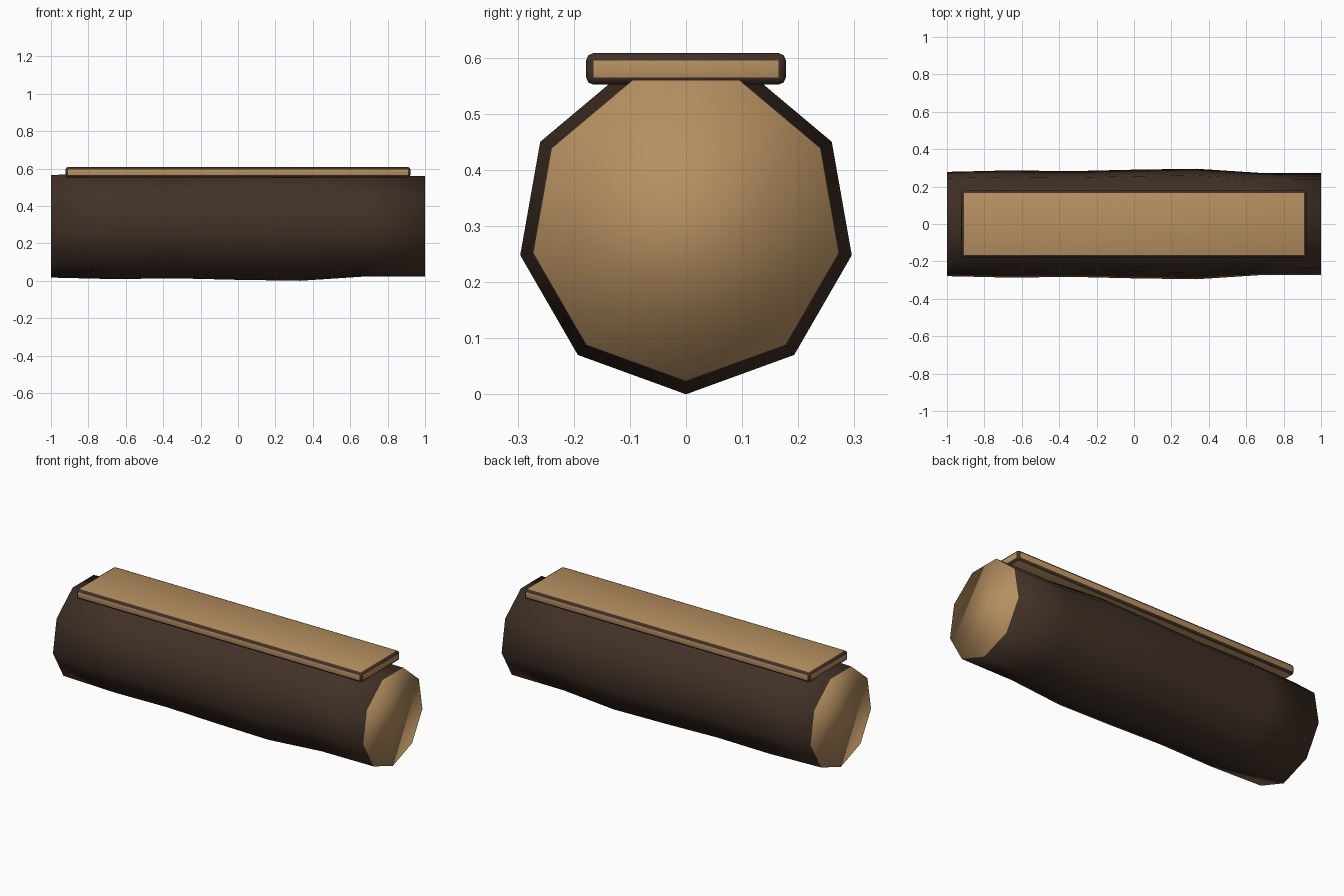
import bpy, bmesh, math

cube = bpy.data.objects.get("Cube")
if cube:
    bpy.data.objects.remove(cube, do_unlink=True)


def material(name, color):
    mat = bpy.data.materials.new(name)
    mat.use_nodes = True
    mat.diffuse_color = color
    mat.node_tree.nodes["Principled BSDF"].inputs["Base Color"].default_value = color
    return mat


bark = material("dark bark", (0.054, 0.031, 0.02, 1))
wood = material("cut wood", (0.47, 0.28, 0.12, 1))


def finish(name, bm, materials):
    """Turn a bmesh into a smooth-shaded object."""
    bmesh.ops.recalc_face_normals(bm, faces=bm.faces)
    for face in bm.faces:
        face.smooth = True
    mesh = bpy.data.meshes.new(name)
    bm.to_mesh(mesh)
    bm.free()
    for mat in materials:
        mesh.materials.append(mat)
    obj = bpy.data.objects.new(name, mesh)
    bpy.context.collection.objects.link(obj)
    return obj


# Log: nine-sided rings of varying radius along x, with cut wood ends
SIDES = 9
CENTER_Z = 0.3
radii = [0.283, 0.291, 0.287, 0.295, 0.3, 0.278, 0.277]
bm = bmesh.new()
rings = []
for i, radius in enumerate(radii):
    x = -1 + 2 * i / (len(radii) - 1)
    angles = [math.tau * k / SIDES for k in range(SIDES)]
    rings.append([bm.verts.new((x, radius * math.sin(a), CENTER_Z - radius * math.cos(a)))
                  for a in angles])
for a, b in zip(rings, rings[1:]):
    for k in range(SIDES):
        n = (k + 1) % SIDES
        bm.faces.new((a[k], a[n], b[n], b[k]))
for ring in (rings[0], rings[-1]):
    bm.faces.new(ring).material_index = 1
finish("log", bm, [bark, wood])

# Seat plank: wooden board whose rounded edges are dark
bm = bmesh.new()
bmesh.ops.create_cube(bm, size=1)
bmesh.ops.scale(bm, vec=(1.844, 0.356, 0.056), verts=bm.verts)
plank = finish("seat_plank", bm, [wood, bark])
plank.location.z = 0.58
bevel = plank.modifiers.new("rounded_edges", 'BEVEL')
bevel.width = 0.013
bevel.segments = 2
bevel.material = 1
